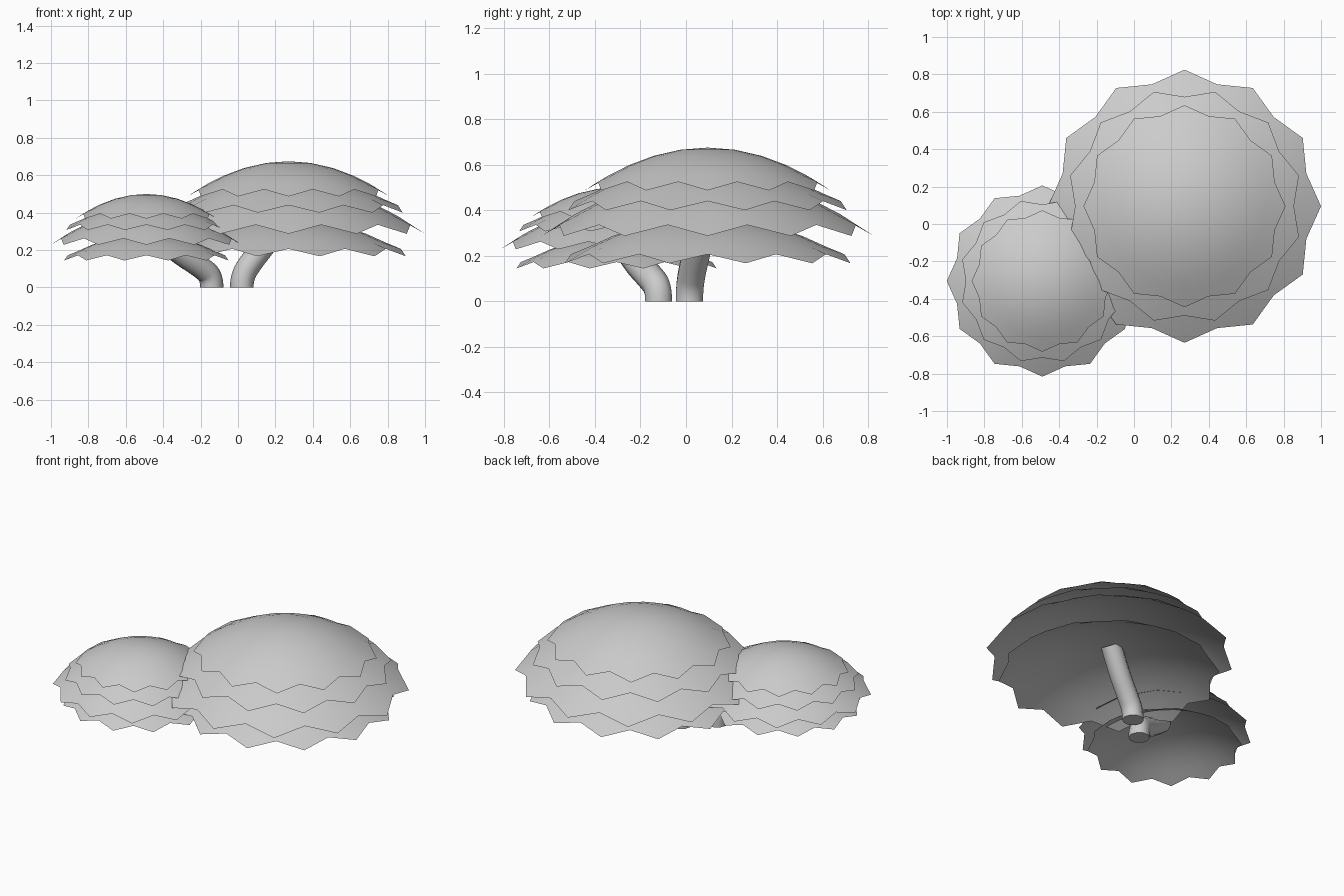
import bpy, bmesh, math

if "Cube" in bpy.data.objects:
    bpy.data.objects.remove(bpy.data.objects["Cube"])

TIPS = 12
# leaf layers: tip radius, apex z, tip z, half-step twist (large tree sizes)
LAYERS = [(0.54, 0.675, 0.487, 0), (0.633, 0.605, 0.40, 1),
          (0.73, 0.55, 0.287, 0), (0.65, 0.37, 0.167, 1)]
TOP = 0.675


def smooth(obj):
    bpy.ops.object.select_all(action='DESELECT')
    obj.select_set(True)
    bpy.context.view_layer.objects.active = obj
    bpy.ops.object.shade_smooth_by_angle(angle=math.radians(40))


def leaf_layer(name, cx, cy, top, s, layer):
    # open parabolic dome whose last ring zigzags
    r_tip, apex, tip_z, twist = layer
    bm = bmesh.new()
    n = TIPS * 2

    def height(f):
        return top - s * (TOP - (apex - (apex - tip_z) * f * f))

    centre = bm.verts.new((cx, cy, height(0)))
    rings = []
    for f in (0.22, 0.44, 0.64, 0.8, 1.0):
        ring = []
        for i in range(n):
            a = 2 * math.pi * i / n
            valley = f == 1.0 and (i + twist) % 2
            g = 0.924 if valley else f
            z = height(g) + (0.01 * s if valley else 0)
            ring.append(bm.verts.new((cx + s * r_tip * g * math.cos(a),
                                      cy + s * r_tip * g * math.sin(a), z)))
        rings.append(ring)
    for i in range(n):
        j = (i + 1) % n
        bm.faces.new((centre, rings[0][i], rings[0][j]))
        for a, b in zip(rings, rings[1:]):
            bm.faces.new((a[i], b[i], b[j], a[j]))
    me = bpy.data.meshes.new(name)
    bm.to_mesh(me)
    bm.free()
    obj = bpy.data.objects.new(name, me)
    bpy.context.collection.objects.link(obj)
    smooth(obj)


def trunk(name, points, radius):
    # bent round tube with closed ends
    cu = bpy.data.curves.new(name, 'CURVE')
    cu.dimensions = '3D'
    cu.bevel_depth = radius
    cu.bevel_resolution = 3
    cu.resolution_u = 5
    cu.use_fill_caps = True
    sp = cu.splines.new('NURBS')
    sp.points.add(len(points) - 1)
    for p, co in zip(sp.points, points):
        p.co = (*co, 1)
    sp.order_u = 3
    sp.use_endpoint_u = True
    obj = bpy.data.objects.new(name, cu)
    bpy.context.collection.objects.link(obj)
    bpy.ops.object.select_all(action='DESELECT')
    obj.select_set(True)
    bpy.context.view_layer.objects.active = obj
    bpy.ops.object.convert(target='MESH')
    smooth(bpy.context.object)


# canopies
for tree, cx, cy, top, s in (("large", 0.27, 0.095, 0.675, 1.0),
                             ("small", -0.49, -0.305, 0.50, 0.7)):
    for k, layer in enumerate(LAYERS):
        leaf_layer(f"{tree}_leaf_layer_{k + 1}", cx, cy, top, s, layer)

# trunks
trunk("large_trunk", [(0.02, 0.015, 0), (0.02, 0.015, 0.06),
                      (0.08, 0.03, 0.15), (0.16, 0.055, 0.25),
                      (0.25, 0.09, 0.39)], 0.063)
trunk("small_trunk", [(-0.14, -0.12, 0), (-0.14, -0.12, 0.06),
                      (-0.2, -0.16, 0.11), (-0.31, -0.225, 0.18),
                      (-0.45, -0.29, 0.29)], 0.062)
